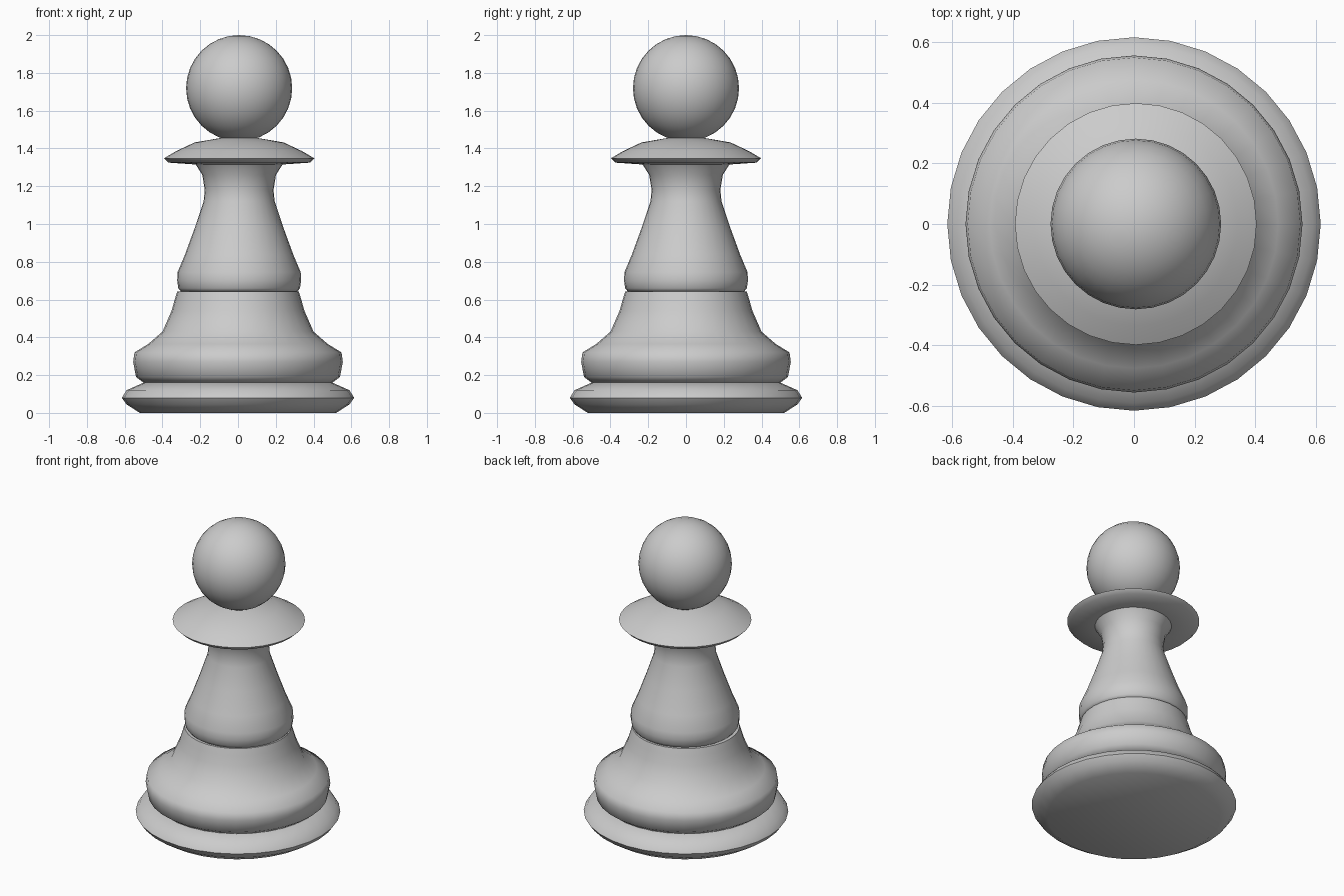
import bpy
import bmesh
from math import cos, sin, pi, radians

cube = bpy.data.objects.get("Cube")
if cube:
    bpy.data.objects.remove(cube, do_unlink=True)

SIDES = 32
OFFSET = 0.006  # upper parts sit slightly off the base axis

grey = bpy.data.materials.new("light grey")
grey.use_nodes = True
colour = (0.6, 0.6, 0.6, 1)
grey.diffuse_color = colour
grey.node_tree.nodes["Principled BSDF"].inputs["Base Color"].default_value = colour


def finish(obj, angle):
    obj.data.materials.append(grey)
    bpy.ops.object.select_all(action="DESELECT")
    obj.select_set(True)
    bpy.context.view_layer.objects.active = obj
    bpy.ops.object.shade_smooth_by_angle(angle=radians(angle))


def lathe(name, profile, x=0.0, angle=60):
    """Turn a (radius, height) profile, listed bottom to top, with capped ends."""
    bm = bmesh.new()
    rings = [[bm.verts.new((r * cos(2 * pi * i / SIDES), r * sin(2 * pi * i / SIDES), z))
              for i in range(SIDES)] for r, z in profile]
    for low, high in zip(rings, rings[1:]):
        for i in range(SIDES):
            j = (i + 1) % SIDES
            bm.faces.new((low[i], low[j], high[j], high[i]))
    bm.faces.new(rings[0][::-1])
    bm.faces.new(rings[-1])
    mesh = bpy.data.meshes.new(name)
    bm.to_mesh(mesh)
    bm.free()
    obj = bpy.data.objects.new(name, mesh)
    obj.location.x = x
    bpy.context.collection.objects.link(obj)
    finish(obj, angle)


# Foot ring and the rounded, flaring base above it
lathe("foot", [(0.52, 0), (0.59, 0.045), (0.615, 0.08), (0.59, 0.12), (0.50, 0.16)])
lathe("base", [(0.50, 0.16), (0.54, 0.19), (0.555, 0.27), (0.548, 0.32), (0.475, 0.365),
               (0.40, 0.43), (0.352, 0.54), (0.335, 0.60), (0.322, 0.642)])

# Tapering stem with its lower band and narrow neck
lathe("stem", [(0.308, 0.642), (0.322, 0.66), (0.328, 0.70), (0.326, 0.745), (0.286, 0.84),
               (0.235, 0.98), (0.188, 1.12), (0.182, 1.18), (0.195, 1.26), (0.23, 1.315)], OFFSET)

# Wide collar under the head
lathe("collar", [(0.23, 1.315), (0.375, 1.325), (0.398, 1.348), (0.335, 1.385),
                 (0.235, 1.432), (0.10, 1.455), (0.04, 1.465)], OFFSET)

# Ball head
bpy.ops.mesh.primitive_uv_sphere_add(segments=SIDES, ring_count=16, radius=0.281,
                                     location=(OFFSET, 0, 1.719))
head = bpy.context.object
head.name = "head"
finish(head, 60)
